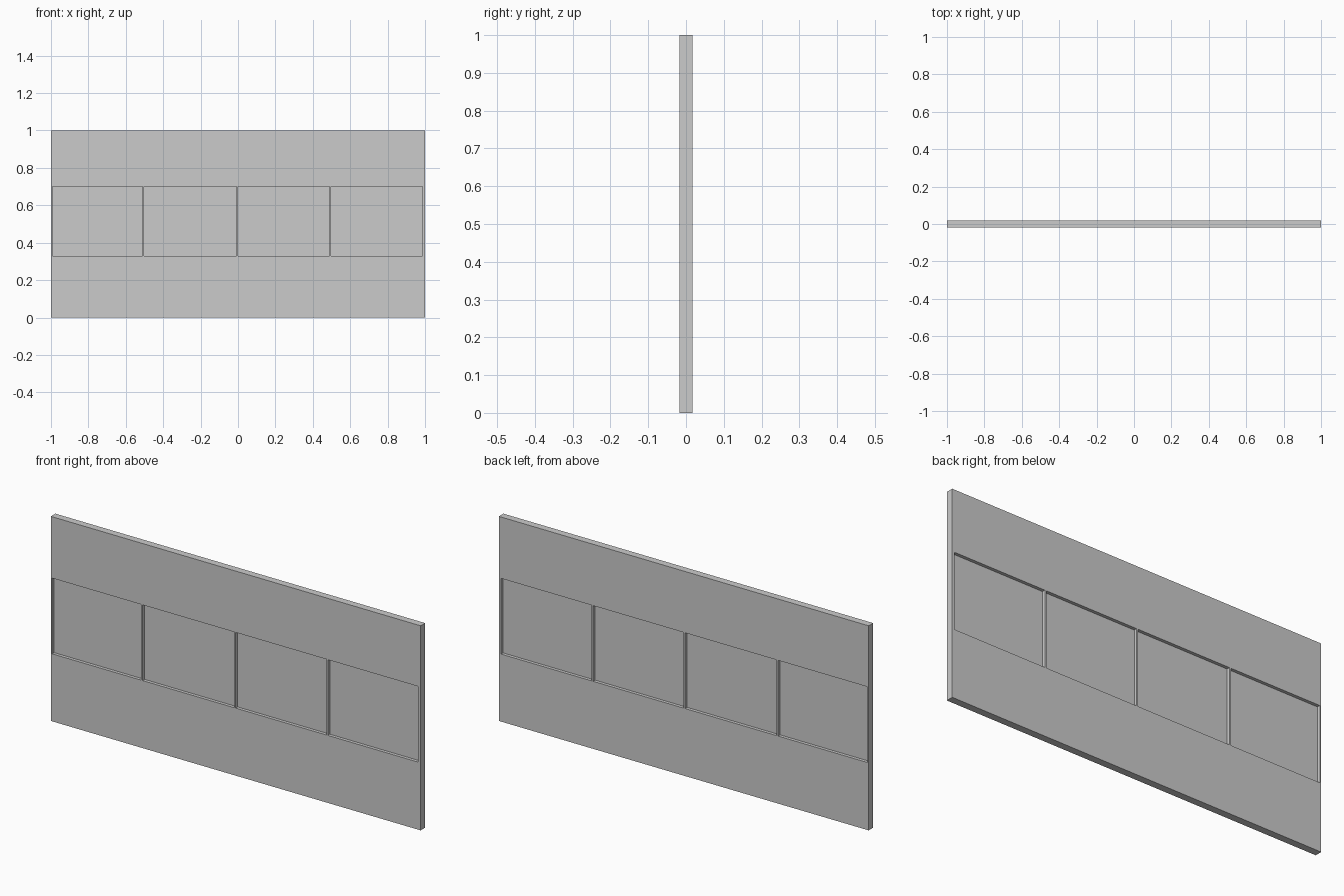
import bpy

if "Cube" in bpy.data.objects:
    bpy.data.objects.remove(bpy.data.objects["Cube"])

HALF_T = 0.0175            # half wall thickness
PANE_HALF = 0.002          # half pane thickness
SILL, HEAD = 0.33, 0.70
OPENINGS = [(-0.993, -0.511), (-0.503, -0.007), (0.0, 0.49), (0.498, 0.987)]


def box(name, lo, hi):
    x0, y0, z0 = lo
    x1, y1, z1 = hi
    verts = [(x, y, z) for x in (x0, x1) for y in (y0, y1) for z in (z0, z1)]
    faces = [(0, 1, 3, 2), (4, 6, 7, 5), (0, 4, 5, 1),
             (2, 3, 7, 6), (0, 2, 6, 4), (1, 5, 7, 3)]
    mesh = bpy.data.meshes.new(name)
    mesh.from_pydata(verts, [], faces)
    obj = bpy.data.objects.new(name, mesh)
    bpy.context.collection.objects.link(obj)
    return obj


# Solid wall
wall = box("wall", (-1, -HALF_T, 0), (1, HALF_T, 1))

for i, (x0, x1) in enumerate(OPENINGS, 1):
    # Opening cut through the wall
    cutter = box(f"window_cutter_{i}", (x0, -0.1, SILL), (x1, 0.1, HEAD))
    cutter.hide_render = True
    cutter.hide_viewport = True
    cut = wall.modifiers.new(f"opening_{i}", 'BOOLEAN')
    cut.operation = 'DIFFERENCE'
    cut.solver = 'EXACT'
    cut.object = cutter
    # Thin pane set in the middle of the opening
    box(f"window_pane_{i}", (x0, -PANE_HALF, SILL), (x1, PANE_HALF, HEAD))
